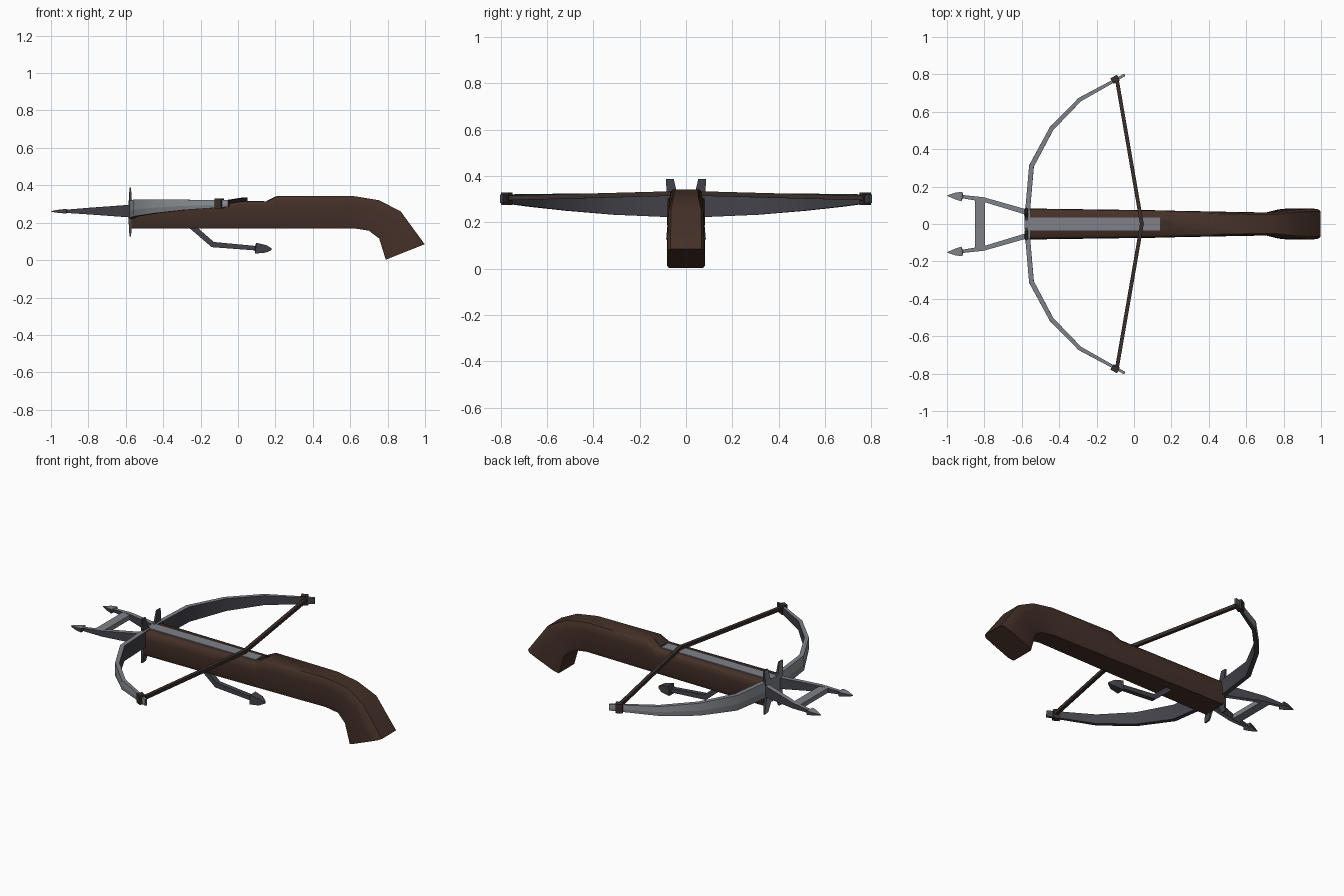
import bpy, bmesh, math
from mathutils import Vector

if "Cube" in bpy.data.objects:
    bpy.data.objects.remove(bpy.data.objects["Cube"])


def material(name, rgb):
    m = bpy.data.materials.new(name)
    m.diffuse_color = (*rgb, 1)
    m.use_nodes = True
    m.node_tree.nodes["Principled BSDF"].inputs["Base Color"].default_value = m.diffuse_color
    return m


WOOD = material("dark_wood", (0.057, 0.029, 0.021))
STEEL = material("grey_steel", (0.21, 0.22, 0.25))
BRIGHT = material("bright_steel", (0.29, 0.31, 0.33))
DARK = material("dark_steel", (0.055, 0.055, 0.068))
CORD = material("dark_cord", (0.042, 0.029, 0.025))
Z = Vector((0, 0, 1))


def loft(name, rings, mats, rule=None, angle=35):
    """Skin rings of points; rule(face) picks the material slot."""
    bm = bmesh.new()
    vs = [[bm.verts.new(p) for p in r] for r in rings]
    n = len(vs[0])
    for a, b in zip(vs, vs[1:]):
        for i in range(n):
            j = (i + 1) % n
            bm.faces.new((a[i], a[j], b[j], b[i]))
    bm.faces.new(vs[0])
    bm.faces.new(vs[-1])
    bmesh.ops.recalc_face_normals(bm, faces=bm.faces)
    bm.normal_update()
    if rule:
        for f in bm.faces:
            f.material_index = rule(f)
    me = bpy.data.meshes.new(name)
    bm.to_mesh(me)
    bm.free()
    for m in mats:
        me.materials.append(m)
    me.shade_smooth()
    me.set_sharp_from_angle(angle=math.radians(angle))
    ob = bpy.data.objects.new(name, me)
    bpy.context.collection.objects.link(ob)
    return ob


BAR = ((-1, -1), (1, -1), (1, 1), (-1, 1))
BLADE = ((-1, -1), (1, -1), (1, -.2), (1, 1), (-1, 1))  # split outer side


def sweep(name, path, mats, side_sign=1, rule=None, section=BAR):
    """Bar along points (x, y, z, half width, half height)."""
    pts = [Vector((p[0], p[1] * side_sign, p[2])) for p in path]
    rings = []
    for i, p in enumerate(path):
        t = Vector()
        if i > 0:
            t += (pts[i] - pts[i - 1]).normalized()
        if i < len(pts) - 1:
            t += (pts[i + 1] - pts[i]).normalized()
        t.normalize()
        s = Z.cross(t).normalized()
        u = t.cross(s)
        rings.append([pts[i] + s * (a * p[3] * side_sign) + u * (b * p[4])
                      for a, b in section])
    return loft(name, rings, mats, rule)


def box(name, lo, hi, mats):
    rings = [[(x, lo[1], lo[2]), (x, hi[1], lo[2]), (x, hi[1], hi[2]), (x, lo[1], hi[2])]
             for x in (lo[0], hi[0])]
    return loft(name, rings, mats)


# Stock with curved pistol grip: (top x, top z, bottom x, bottom z, half width)
stations = [(-.57, .312, -.57, .17, .083), (.15, .312, .15, .17, .073),
            (.21, .342, .21, .17, .071), (.62, .342, .62, .17, .063),
            (.755, .32, .70, .157, .062), (.87, .26, .755, .115, .078),
            (.998, .085, .79, .002, .083)]
section = [(-.82, 0), (-.97, .08), (-1, .28), (-1, .85), (-.88, 1),
           (.88, 1), (1, .85), (1, .28), (.97, .08), (.82, 0)]
rings = []
for tx, tz, bx, bz, w in stations:
    top, bot = Vector((tx, 0, tz)), Vector((bx, 0, bz))
    rings.append([top.lerp(bot, k) + Vector((0, w * a, 0)) for a, k in section])
loft("stock", rings, [WOOD], angle=50)

# Dark string notch on the raised step
loft("string_notch", [[(x, -w, z), (x, w, z), (x, w, z + .006), (x, -w, z + .006)]
                      for x, z, w in ((.152, .310, .024), (.205, .3365, .008))], [CORD])

# Bolt rail
box("bolt_rail", (-.58, -.034, .295), (.14, .034, .317), [STEEL])

# Horned front plate, thinner toward the points
half = [(.038, .325), (.053, .387), (.087, .387), (.082, .30), (.07, .25),
        (.08, .19), (.086, .125), (.052, .128), (.03, .18)]
outline = [(0, .31)] + half + [(0, .19)] + [(-y, z) for y, z in reversed(half)]
loft("front_plate", [[(-.576 + s * (.012 - .06 * abs(z - .255)), y, z) for y, z in outline]
                     for s in (-1, 1)], [STEEL, DARK],
     lambda f: 0 if f.normal.x < -.5 else 1)


def limb_colour(f):
    n = f.normal
    if n.z > .7:
        return 0
    outward = n.x * -1 + abs(n.y) * (1 if n.y * f.calc_center_median().y > 0 else -1)
    if n.z < -.7 or outward < 0:
        return 2
    return 1 if max(v.co.z for v in f.verts) > .305 else 0


def flat_or_side(f):
    return 0 if abs(f.normal.z) > .7 else 1


for s, side in ((1, "left"), (-1, "right")):
    # Bow limb: bright outer side, dark inner side
    sweep("bow_limb_" + side,
          [(-.572, .0, .270, .013, .047), (-.568, .08, .270, .013, .047),
           (-.548, .31, .278, .013, .045), (-.441, .51, .287, .012, .037),
           (-.29, .665, .295, .011, .028), (-.05, .797, .302, .007, .018)],
          [STEEL, BRIGHT, DARK], s, limb_colour, BLADE)
    # Cord wrap at limb tip
    sweep("cord_wrap_" + side, [(-.118, .764, .303, .017, .027),
                                (-.083, .783, .303, .017, .027)], [CORD], s)
    # Bowstring half
    sweep("bowstring_" + side, [(-.092, .775, .305, .01, .01),
                                (.042, 0, .326, .01, .01)], [CORD], s)
    # Fork prong with arrow tip
    sweep("fork_prong_" + side,
          [(-.57, .062, .262, .014, .034), (-.805, .131, .262, .012, .017),
           (-.915, .146, .261, .009, .009), (-.92, .1465, .261, .026, .012),
           (-.955, .150, .261, .018, .009), (-.998, .152, .26, .002, .002)],
          [STEEL, DARK], s, flat_or_side)

# Fork crossbar
box("fork_crossbar", (-.85, -.13, .248), (-.797, .13, .276), [STEEL])

# Trigger lever with arrow tip
sweep("trigger_lever",
      [(-.27, 0, .20, .017, .015), (-.135, 0, .083, .015, .015),
       (.09, 0, .064, .013, .012), (.095, 0, .0635, .026, .029),
       (.15, 0, .060, .02, .02), (.178, 0, .058, .006, .006)], [DARK])
